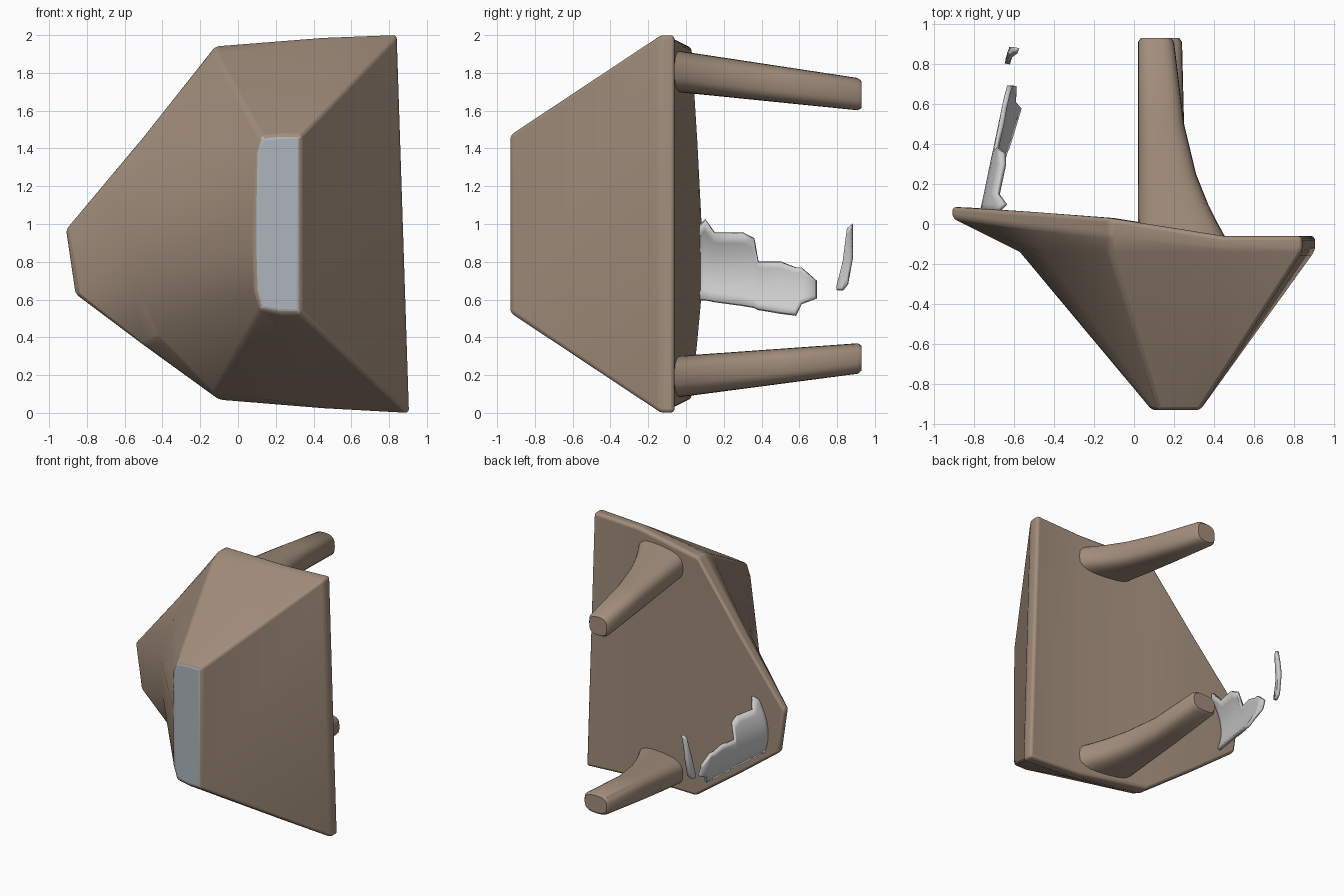
import bpy, bmesh, math

if "Cube" in bpy.data.objects:
    bpy.data.objects.remove(bpy.data.objects["Cube"])


def material(name, colour):
    m = bpy.data.materials.new(name)
    m.diffuse_color = (*colour, 1)
    m.use_nodes = True
    m.node_tree.nodes["Principled BSDF"].inputs["Base Color"].default_value = m.diffuse_color
    return m


WOOD = material("brown wood", (0.36, 0.27, 0.20))
PALE = material("pale blue grey", (0.42, 0.46, 0.50))


def make_object(name, bm, mats=(), bevel=0, solid=0):
    bmesh.ops.recalc_face_normals(bm, faces=bm.faces)
    mesh = bpy.data.meshes.new(name)
    bm.to_mesh(mesh)
    bm.free()
    ob = bpy.data.objects.new(name, mesh)
    bpy.context.collection.objects.link(ob)
    for m in mats:
        mesh.materials.append(m)
    if solid:
        mod = ob.modifiers.new("thickness", 'SOLIDIFY')
        mod.thickness = solid
        mod.offset = 0
    if bevel:
        mod = ob.modifiers.new("soft edges", 'BEVEL')
        mod.width = bevel
        mod.segments = 3
        mod.angle_limit = math.radians(25)
    bpy.ops.object.select_all(action='DESELECT')
    bpy.context.view_layer.objects.active = ob
    ob.select_set(True)
    bpy.ops.object.shade_smooth_by_angle(angle=math.radians(40))
    return ob


def loft(bm, rings):
    loops = [[bm.verts.new(p) for p in r] for r in rings]
    for a, b in zip(loops, loops[1:]):
        for i in range(len(a)):
            j = (i + 1) % len(a)
            bm.faces.new((a[i], a[j], b[j], b[i]))
    return loops


# Body: blunt tip, pyramid foot, flange edge and folded back panel
tip = [(.33, .53), (.33, 1.47), (.22, 1.47), (.12, 1.46), (.095, 1.38),
       (.09, 1.1), (.09, .85), (.095, .65), (.12, .55), (.22, .53)]
foot = [(.90, .005), (.84, 1.995), (.45, 1.975), (-.12, 1.90), (-.46, 1.36),
        (-.57, 1.0), (-.55, .70), (-.42, .40), (-.12, .11), (.45, .03)]
edge = [(.905, 0), (.84, 2.0), (.45, 1.985), (-.12, 1.94), (-.50, 1.46),
        (-.91, .97), (-.86, .63), (-.50, .36), (-.10, .07), (.45, .025)]
edge_y = [-.12, -.12, -.11, -.06, -.02, .03, .03, -.02, -.06, -.11]
back_y = [-.06, -.06, -.06, .03, .06, .085, .085, .06, .03, -.06]

bm = bmesh.new()
loops = loft(bm, [
    [(x, -.93, z) for x, z in tip],
    [(x, -.14, z) for x, z in foot],
    [(x, y, z) for (x, z), y in zip(edge, edge_y)],
    [(x, y, z) for (x, z), y in zip(edge, back_y)],
])
bm.faces.new(loops[0]).material_index = 1
b = loops[-1]
for q in ((0, 1, 2, 9), (2, 3, 8, 9), (3, 4, 7, 8), (4, 5, 6, 7)):
    bm.faces.new([b[i] for i in q])
make_object("seat_body", bm, (WOOD, PALE), bevel=0.02)


# Two tapered legs flaring into the back panel
def leg(name, base_z, end_z, end_x):
    bm = bmesh.new()
    rings = []
    for y, x1, inset in ((-.09, .47, 0), (0, .42, 0), (.1, .37, 0), (.25, .31, 0),
                         (.5, .25, 0), (.91, end_x, 0), (.93, end_x, .015)):
        t = (y + .06) / .99
        z0, z1 = (a + (c - a) * t for a, c in zip(base_z, end_z))
        cx, cz = (x1 + .02) / 2, (z0 + z1) / 2
        rx, rz = (x1 - .02) / 2 - inset, (z1 - z0) / 2 - inset
        ring = []
        for k in range(24):
            a = math.tau * k / 24
            c, s = math.cos(a), math.sin(a)
            ring.append((cx + rx * math.copysign(abs(c) ** .7, c), y,
                         cz + rz * math.copysign(abs(s) ** .7, s)))
        rings.append(ring)
    loops = loft(bm, rings)
    bm.faces.new(loops[0])
    bm.faces.new(loops[-1])
    make_object(name, bm, (WOOD,))


leg("upper_leg", (1.70, 1.92), (1.60, 1.77), .20)
leg("lower_leg", (.08, .30), (.21, .37), .24)


# Broken grey remains of the third leg: thin curved shells
def shard(name, strips, start, slope, curve):
    bm = bmesh.new()
    grid = []
    for y, z0, z1 in strips:
        row = []
        for k in range(9):
            z = z0 + (z1 - z0) * k / 8
            row.append(bm.verts.new((start + slope * y + curve * ((z - .75) / .25) ** 2, y, z)))
        grid.append(row)
    for r, s in zip(grid, grid[1:]):
        for k in range(8):
            bm.faces.new((r[k], r[k + 1], s[k + 1], s[k]))
    make_object(name, bm, solid=0.025)


shard("broken_leg_shell",
      [(.06, .60, .98), (.10, .60, 1.02), (.15, .59, .95), (.3, .57, .95), (.36, .56, .92),
       (.38, .55, .80), (.5, .53, .80), (.58, .52, .77), (.61, .58, .77), (.69, .61, .70)],
      -.77, .21, .09)
shard("broken_leg_fragment",
      [(.80, .65, .68), (.83, .65, .80), (.855, .68, .98), (.88, .82, 1.0)],
      -.86, .28, .03)
